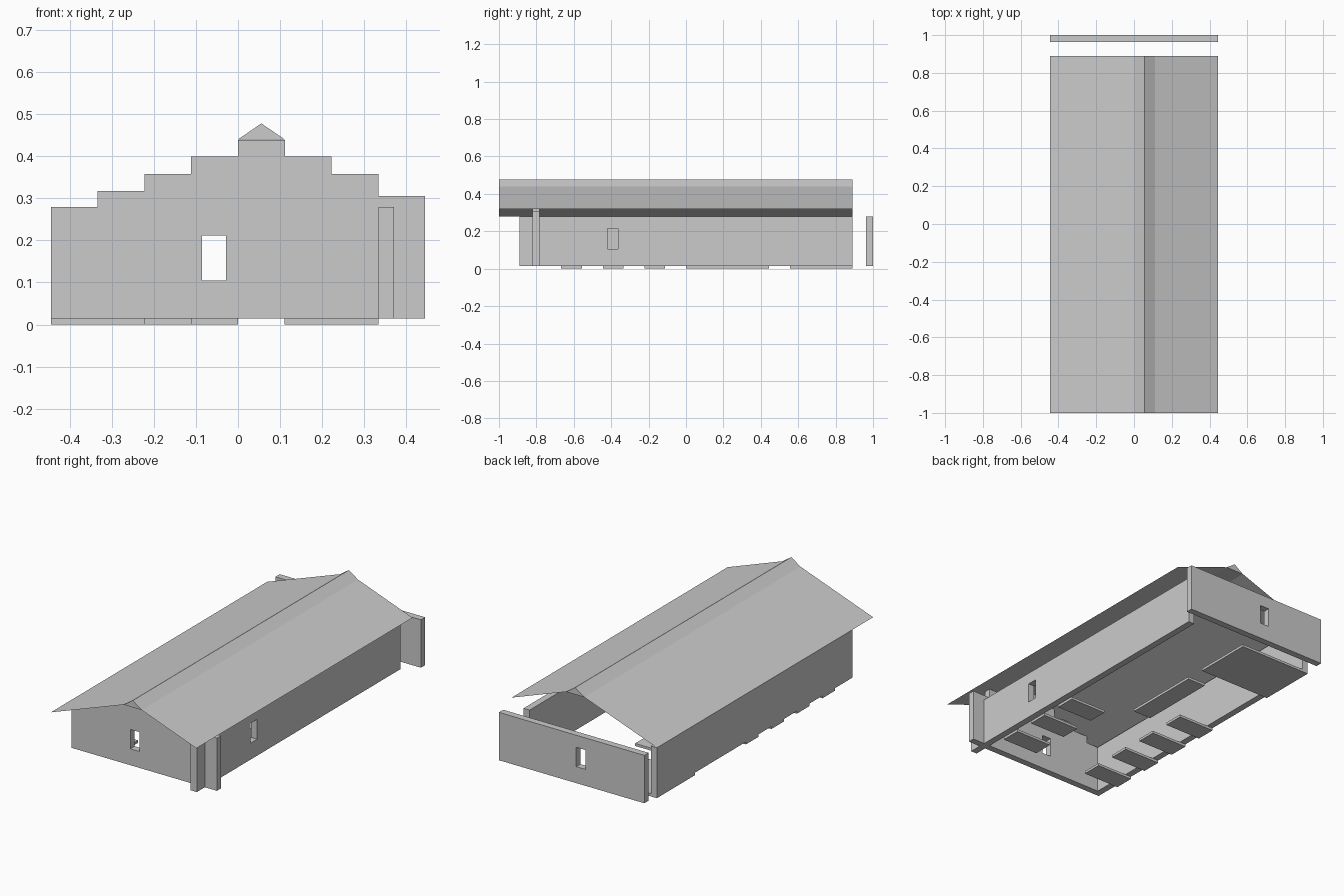
import bpy, bmesh

if "Cube" in bpy.data.objects:
    bpy.data.objects.remove(bpy.data.objects["Cube"])

Y_FRONT, Y_BACK = -1.0, 0.89      # roof length
BASE, EAVE = 0.014, 0.279         # wall bottom and wall top


def finish(name, bm):
    bmesh.ops.recalc_face_normals(bm, faces=bm.faces)
    mesh = bpy.data.meshes.new(name)
    bm.to_mesh(mesh)
    bm.free()
    obj = bpy.data.objects.new(name, mesh)
    bpy.context.collection.objects.link(obj)
    return obj


def prism(name, profile, y0, y1):
    """Solid from an x-z outline, extruded along y."""
    bm = bmesh.new()
    face = bm.faces.new([bm.verts.new((x, y0, z)) for x, z in profile])
    new = bmesh.ops.extrude_face_region(bm, geom=[face])["geom"]
    verts = [v for v in new if isinstance(v, bmesh.types.BMVert)]
    bmesh.ops.translate(bm, verts=verts, vec=(0, y1 - y0, 0))
    return finish(name, bm)


def box(name, x0, x1, y0, y1, z0, z1):
    return prism(name, [(x0, z0), (x1, z0), (x1, z1), (x0, z1)], y0, y1)


def sheet(name, x0, z0, x1, z1):
    """Thin roof slope running the whole length."""
    bm = bmesh.new()
    bm.faces.new([bm.verts.new(p) for p in (
        (x0, Y_FRONT, z0), (x1, Y_FRONT, z1), (x1, Y_BACK, z1), (x0, Y_BACK, z0))])
    return finish(name, bm)


def cut_window(wall, *bounds):
    cutter = box(wall.name + "_window_cutter", *bounds)
    cutter.hide_render = True
    cutter.hide_set(True)
    mod = wall.modifiers.new("window", 'BOOLEAN')
    mod.operation = 'DIFFERENCE'
    mod.solver = 'EXACT'
    mod.object = cutter


# Front gable wall with stepped top
tops = [0.279, 0.318, 0.358, 0.399, 0.439, 0.399, 0.358, 0.305]
step = 0.89 / len(tops)
outline = [(0.445, BASE), (-0.445, BASE)]
for i, z in enumerate(tops):
    if i == 0 or z != tops[i - 1]:
        outline.append((-0.445 + i * step, z))
    outline.append((-0.445 + (i + 1) * step, z))
front_wall = prism("front_wall", outline, -0.82, -0.783)
cut_window(front_wall, -0.085, -0.028, -0.9, -0.7, 0.105, 0.212)

# Detached back wall
back_wall = box("back_wall", -0.445, 0.445, 0.963, 1.0, BASE, EAVE)
cut_window(back_wall, -0.085, -0.028, 0.9, 1.1, 0.105, 0.212)

# Side walls
box("left_wall", -0.445, -0.408, -0.82, 0.89, BASE, EAVE)
right_wall = box("right_wall", 0.334, 0.371, -0.89, 0.89, BASE, EAVE)
cut_window(right_wall, 0.25, 0.45, -0.42, -0.363, 0.105, 0.215)

# Roof slopes and ridge cap
sheet("roof_left", -0.445, 0.279, 0.0, 0.44)
sheet("roof_right", 0.111, 0.44, 0.445, 0.318)
prism("roof_ridge", [(0, 0.44), (0.111, 0.44), (0.0555, 0.478)], Y_FRONT, Y_BACK)

# Floor plates: two rows of small ones, a long one and a large one
for i in range(4):
    y = -0.667 + i * 0.2225
    box(f"floor_plate_left_{i + 1}", -0.445, -0.2225, y, y + 0.111, 0, BASE)
    if i < 3:
        box(f"floor_plate_right_{i + 1}", 0.111, 0.334, y, y + 0.111, 0, BASE)
box("floor_plate_long", -0.111, 0.0, 0.0, 0.445, 0, BASE)
box("floor_plate_large", -0.445, 0.0, 0.556, 0.89, 0, BASE)
